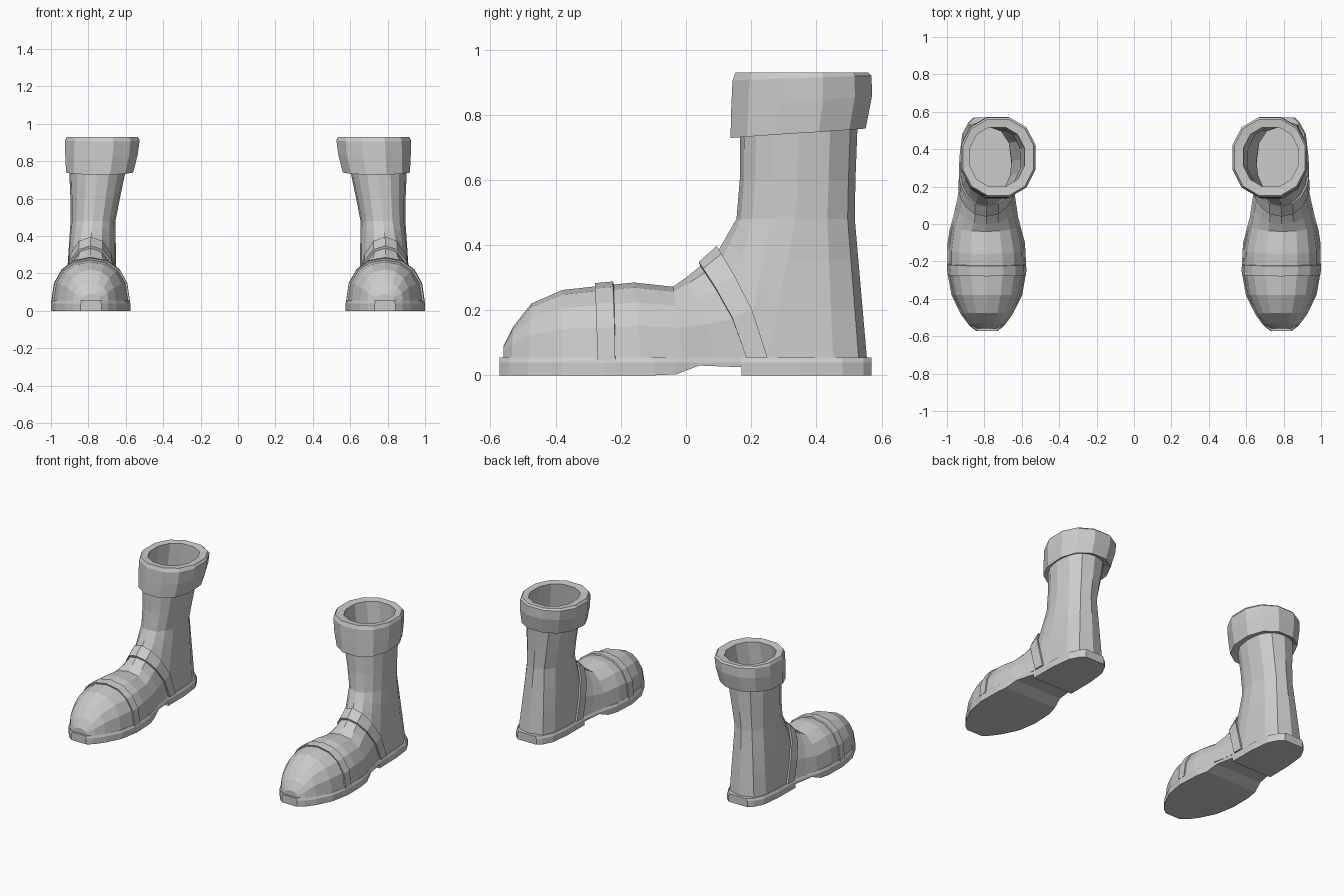
import bpy, bmesh
from math import sin, cos, pi
from mathutils import Vector

if "Cube" in bpy.data.objects:
    bpy.data.objects.remove(bpy.data.objects["Cube"])

FRONT, BACK = 8, 6          # segments over the instep and around the heel
SOLE_TOP = 0.055
FRONT_ANGLES = [pi * i / FRONT for i in range(FRONT + 1)]
BACK_ANGLES = [pi + pi * i / BACK for i in range(1, BACK)]


def spow(v, p):
    return (1 if v >= 0 else -1) * abs(v) ** p


def arch(ytop, ztop, ybot, cx, hw, zbot=SOLE_TOP):
    """Arched section over the foot, from one sole edge to the other."""
    pts = []
    for a in FRONT_ANGLES:
        f = max(sin(a), 0) ** 0.9
        pts.append(Vector((cx + hw * spow(cos(a), 0.9),
                           ybot + (ytop - ybot) * f ** 1.4,
                           zbot + (ztop - zbot) * f)))
    return pts


def oval(z, cx, hw, yf, yb, angles, zback=None):
    """Horizontal oval; zback lets its back edge sit at another height."""
    cy, hy = (yf + yb) / 2, (yb - yf) / 2
    zback = z if zback is None else zback
    return [Vector((cx + hw * spow(cos(a), 0.9), cy - hy * spow(sin(a), 0.9),
                    z + (zback - z) * (1 - sin(a)) / 2)) for a in angles]


def loft(bm, rings, closed=True, loop=False, caps=()):
    rows = [[bm.verts.new(p) for p in r] for r in rings]
    n = len(rows[0])
    pairs = list(zip(rows, rows[1:])) + ([(rows[-1], rows[0])] if loop else [])
    for r, s in pairs:
        for i in range(n if closed else n - 1):
            j = (i + 1) % n
            bm.faces.new((r[i], r[j], s[j], s[i]))
    for c in caps:
        bm.faces.new(rows[c])


def finish(name, bm):
    """Weld, fix normals and mirror into a pair."""
    bmesh.ops.remove_doubles(bm, verts=bm.verts, dist=0.0005)
    bmesh.ops.recalc_face_normals(bm, faces=bm.faces)
    me = bpy.data.meshes.new(name)
    bm.to_mesh(me)
    bm.free()
    ob = bpy.data.objects.new(name, me)
    bpy.context.collection.objects.link(ob)
    mod = ob.modifiers.new("pair", 'MIRROR')
    mod.use_mirror_merge = False


# Upper: foot arches that fan round into the shaft
foot = [arch(*s) for s in (
    (-0.56, 0.09, -0.56, 0.787, 0.05),
    (-0.53, 0.15, -0.535, 0.787, 0.095),
    (-0.475, 0.22, -0.48, 0.787, 0.133),
    (-0.38, 0.262, -0.38, 0.787, 0.178),
    (-0.25, 0.276, -0.25, 0.787, 0.202),
    (-0.16, 0.285, -0.14, 0.789, 0.2),
    (-0.04, 0.272, -0.01, 0.793, 0.178),
    (0.0, 0.3, 0.09, 0.79, 0.156),
    (0.04, 0.332, 0.185, 0.788, 0.14),
    (0.1, 0.385, 0.25, 0.787, 0.137))]
heel = [Vector((0.787 + 0.137 * spow(cos(a), 0.6),
                0.25 + 0.305 * abs(sin(a)) ** 0.6, SOLE_TOP)) for a in BACK_ANGLES]
base = foot[-1] + heel
ring_angles = FRONT_ANGLES + BACK_ANGLES
calf = oval(0.48, 0.775, 0.12, 0.155, 0.518, ring_angles)
shaft = [base] + [[p.lerp(q, t) for p, q in zip(base, calf)] for t in (0.35, 0.7)]
shaft += [calf,
          oval(0.6, 0.764, 0.132, 0.165, 0.52, ring_angles),
          oval(0.78, 0.749, 0.155, 0.167, 0.527, ring_angles)]
bm = bmesh.new()
loft(bm, foot, closed=False, caps=(0,))
loft(bm, shaft)
finish("boot_upper", bm)

# Folded cuff with an open top
cuff_angles = [2 * pi * (i + 0.5) / 12 for i in range(12)]
bm = bmesh.new()
loft(bm, [oval(z, cx, hw, yf, yb, cuff_angles, zb) for z, zb, cx, hw, yf, yb in (
    (0.74, 0.77, 0.75, 0.145, 0.175, 0.52),
    (0.728, 0.758, 0.74, 0.185, 0.13, 0.558),
    (0.82, 0.86, 0.73, 0.2, 0.132, 0.578),
    (0.905, 0.92, 0.725, 0.205, 0.136, 0.576),
    (0.93, 0.93, 0.726, 0.195, 0.146, 0.566),
    (0.925, 0.925, 0.731, 0.15, 0.195, 0.522),
    (0.74, 0.77, 0.75, 0.145, 0.175, 0.52))])
finish("cuff", bm)


# Straps across the toes and the instep
def strap(name, sections, thick, zbot):
    (y0, z0, b0, c0, w0), (y1, z1, b1, c1, w1) = sections
    t, s = thick, 0.004
    rings = [arch(y0, z0 - s, b0, c0, w0 - s, zbot),
             arch(y0 - t * 0.5, z0 + t, b0, c0, w0 + t, zbot),
             arch(y1 - t * 0.5, z1 + t, b1, c1, w1 + t, zbot),
             arch(y1, z1 - s, b1, c1, w1 - s, zbot)]
    bm = bmesh.new()
    loft(bm, rings, closed=False, loop=True)
    for e in (0, FRONT):
        bm.faces.new([bm.verts.new(r[e]) for r in rings])
    finish(name, bm)


strap("toe_strap", ((-0.275, 0.274, -0.272, 0.787, 0.2),
                    (-0.22, 0.279, -0.217, 0.788, 0.202)), 0.009, 0.046)
strap("instep_strap", ((0.045, 0.336, 0.185, 0.788, 0.14),
                       (0.1, 0.385, 0.25, 0.787, 0.137)), 0.012, SOLE_TOP)

# Sole with raised arch and stepped heel: y, centre x, half width, underside z
stations = ((-0.573, 0.786, 0.055, 0), (-0.545, 0.787, 0.092, 0),
            (-0.485, 0.787, 0.137, 0), (-0.38, 0.787, 0.189, 0),
            (-0.25, 0.787, 0.212, 0), (-0.1, 0.79, 0.207, 0),
            (-0.03, 0.794, 0.192, 0.003), (0.04, 0.793, 0.173, 0.03),
            (0.17, 0.788, 0.149, 0.025), (0.17, 0.788, 0.149, 0),
            (0.35, 0.787, 0.147, 0), (0.48, 0.787, 0.132, 0),
            (0.545, 0.787, 0.098, 0), (0.57, 0.787, 0.07, 0))
bm = bmesh.new()
loft(bm, [[Vector((cx + sx * w, y, z)) for sx, w, z in (
    (-1, hw, zb), (-1, hw, 0.04), (-1, hw - 0.008, SOLE_TOP),
    (1, hw - 0.008, SOLE_TOP), (1, hw, 0.04), (1, hw, zb))]
    for y, cx, hw, zb in stations], caps=(0, -1))
finish("sole", bm)
